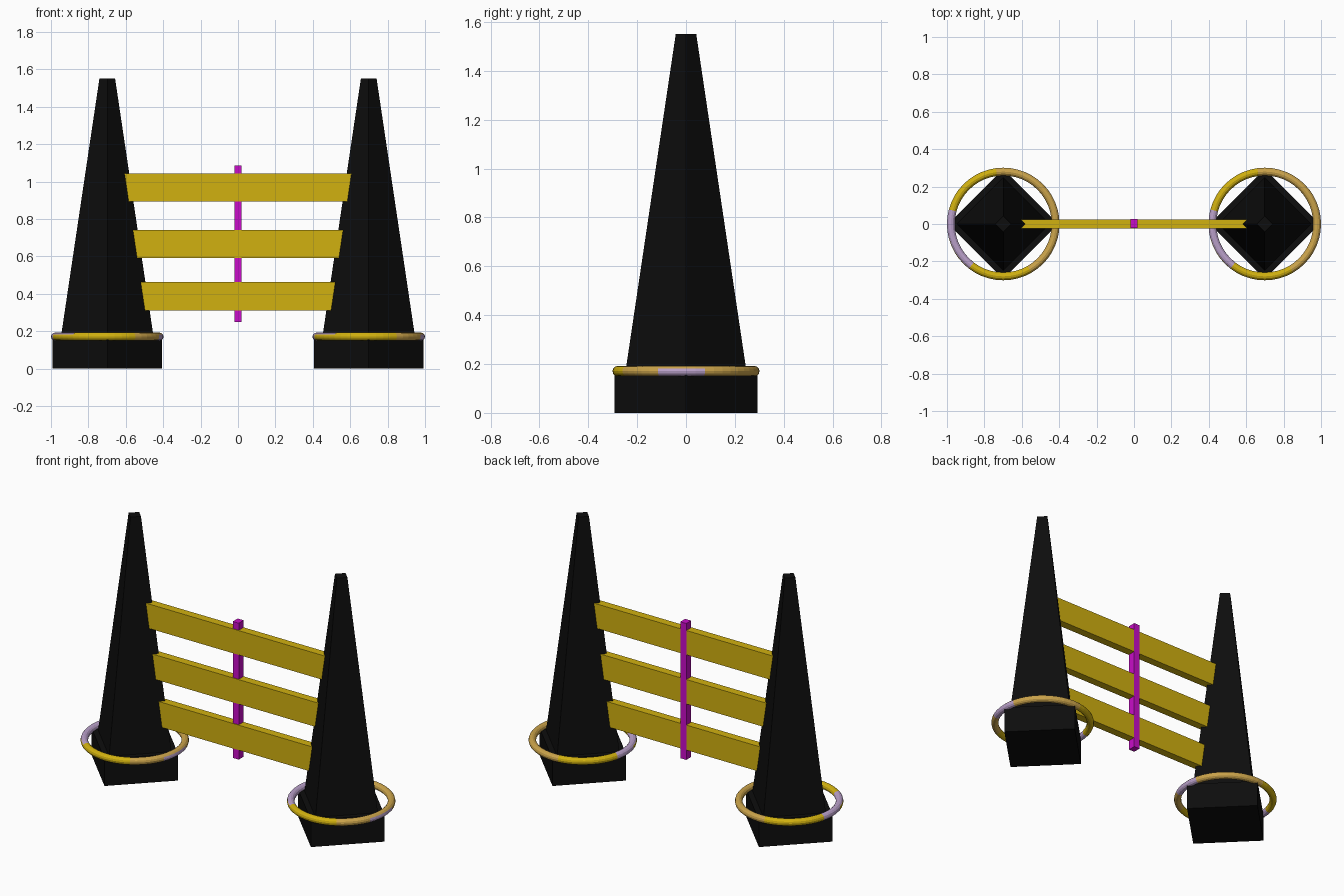
import bpy, bmesh, math
from mathutils import Matrix

if "Cube" in bpy.data.objects:
    bpy.data.objects.remove(bpy.data.objects["Cube"])


def material(name, rgb):
    m = bpy.data.materials.new(name)
    m.diffuse_color = (*rgb, 1.0)
    m.use_nodes = True
    m.node_tree.nodes["Principled BSDF"].inputs["Base Color"].default_value = m.diffuse_color
    return m


BLACK = material("black paint", (0.004, 0.004, 0.004))
YELLOW = material("yellow paint", (0.64, 0.44, 0.005))
MAGENTA = material("magenta paint", (0.58, 0.004, 0.58))
TAN = material("tan gold", (0.60, 0.37, 0.07))
LAVENDER = material("pale lavender", (0.50, 0.36, 0.60))


def finish(name, bm, mats):
    bmesh.ops.recalc_face_normals(bm, faces=bm.faces)
    mesh = bpy.data.meshes.new(name)
    bm.to_mesh(mesh)
    bm.free()
    for m in mats:
        mesh.materials.append(m)
    obj = bpy.data.objects.new(name, mesh)
    bpy.context.collection.objects.link(obj)
    return obj


def box(name, x, y, z, mat):
    bm = bmesh.new()
    bmesh.ops.create_cube(bm, size=1)
    for v in bm.verts:
        v.co = [a + (c + 0.5) * (b - a) for c, (a, b) in zip(v.co, (x, y, z))]
    return finish(name, bm, [mat])


def diamond(name, cx, r1, r2, z1, z2):
    # four-sided frustum with its corners on the x and y axes
    bm = bmesh.new()
    bmesh.ops.create_cone(bm, cap_ends=True, segments=4, radius1=r1, radius2=r2,
                          depth=z2 - z1,
                          matrix=Matrix.Translation((cx, 0, (z1 + z2) / 2)))
    return finish(name, bm, [BLACK])


def ring_colour(theta, phi):
    # theta goes round the ring, phi round the tube (0 outside, 90 top)
    top = 40 < phi < 200
    if 172 < theta < 236 and top or 168 < theta < 192:
        return 2
    if (theta > 336 or theta < 12) and not top:
        return 2
    return 1 if theta > 300 or theta < 95 else 0


def ring(name, cx, cz, major, minor, n=48, k=12):
    bm = bmesh.new()
    rows = []
    for i in range(n):
        t = math.tau * i / n
        row = []
        for j in range(k):
            p = math.tau * j / k
            r = major + minor * math.cos(p)
            row.append(bm.verts.new((cx + r * math.cos(t), r * math.sin(t),
                                     cz + minor * math.sin(p))))
        rows.append(row)
    for i in range(n):
        a, b = rows[i], rows[(i + 1) % n]
        for j in range(k):
            q = (j + 1) % k
            f = bm.faces.new((a[j], b[j], b[q], a[q]))
            f.material_index = ring_colour(360 * (i + 0.5) / n, 360 * (j + 0.5) / k)
    return finish(name, bm, [YELLOW, TAN, LAVENDER])


# pillars: plinth, tapered post and metal ring on each side
for side, cx in (("left", -0.699), ("right", 0.699)):
    diamond(side + "_plinth", cx, 0.293, 0.293, 0.0, 0.165)
    diamond(side + "_post", cx, 0.249, 0.042, 0.16, 1.55)
    ring(side + "_ring", cx, 0.171, 0.28, 0.021)

# fence slats running into the posts
for name, reach, z in (("lower_slat", 0.53, (0.31, 0.463)),
                       ("middle_slat", 0.58, (0.592, 0.742)),
                       ("upper_slat", 0.62, (0.893, 1.042))):
    box(name, (-reach, reach), (-0.025, 0.025), z, YELLOW)

# upright brace, just proud of the back of the slats
box("centre_brace", (-0.02, 0.02), (-0.021, 0.026), (0.25, 1.085), MAGENTA)
